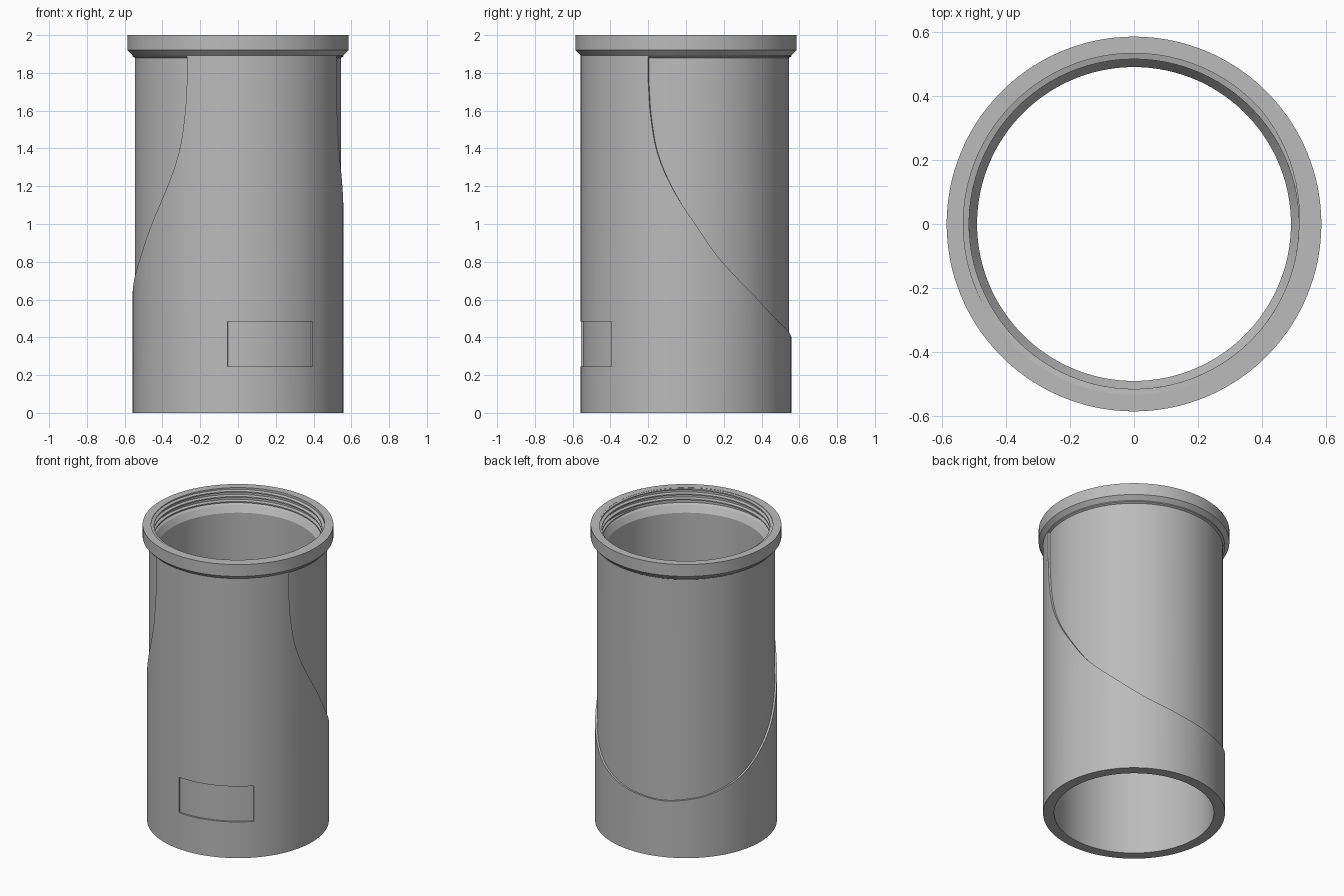
import bpy, bmesh, math

if "Cube" in bpy.data.objects:
    bpy.data.objects.remove(bpy.data.objects["Cube"], do_unlink=True)

SEG = 144
R_OUT, R_STEP = 0.558, 0.546

grey = bpy.data.materials.new("plain grey")
grey.use_nodes = True
grey.diffuse_color = (0.5, 0.5, 0.5, 1)
grey.node_tree.nodes["Principled BSDF"].inputs["Base Color"].default_value = (0.5, 0.5, 0.5, 1)


def polar(r, angle, z):
    return (r * math.cos(angle), r * math.sin(angle), z)


def grid_object(name, rings, closed_loop):
    """Skin a list of equal closed sections; loop round or cap the ends."""
    bm = bmesh.new()
    rows = [[bm.verts.new(p) for p in ring] for ring in rings]
    n = len(rows[0])
    pairs = list(zip(rows, rows[1:]))
    if closed_loop:
        pairs.append((rows[-1], rows[0]))
    else:
        bm.faces.new(rows[0])
        bm.faces.new(rows[-1])
    for a, b in pairs:
        for i in range(n):
            j = (i + 1) % n
            bm.faces.new((a[i], a[j], b[j], b[i]))
    bmesh.ops.recalc_face_normals(bm, faces=bm.faces)
    mesh = bpy.data.meshes.new(name)
    bm.to_mesh(mesh)
    bm.free()
    mesh.materials.append(grey)
    obj = bpy.data.objects.new(name, mesh)
    bpy.context.collection.objects.link(obj)
    return obj


def smooth(obj):
    bpy.ops.object.select_all(action='DESELECT')
    obj.select_set(True)
    bpy.context.view_layer.objects.active = obj
    bpy.ops.object.shade_smooth_by_angle(angle=math.radians(25))


def cut(target, cutter):
    cutter.hide_render = True
    mod = target.modifiers.new("cut", 'BOOLEAN')
    mod.operation, mod.solver, mod.object = 'DIFFERENCE', 'EXACT', cutter
    bpy.context.view_layer.objects.active = target
    bpy.ops.object.modifier_apply(modifier=mod.name)
    bpy.data.objects.remove(cutter, do_unlink=True)


# Tube wall with flared collar, threaded mouth and plain bore
profile = [(0.49, 0), (R_OUT, 0), (R_OUT, 1.893), (0.585, 1.92), (0.585, 2),
           (0.533, 2), (0.533, 1.90), (0.515, 1.89), (0.49, 1.85)]
tube = grid_object("tube_body", [
    [polar(r, math.tau * k / SEG, z) for r, z in profile] for k in range(SEG)], True)

# Curved cut-back on the rear: half-angle in degrees against edge height
edge = [(0, .38), (20, .40), (30, .42), (50, .49), (67, .60), (90, .80), (105, 1.0),
        (118, 1.2), (126.5, 1.4), (130, 1.6), (131, 1.75)]


def edge_height(angle):
    """Smooth cubic through the edge points."""
    for k in range(len(edge) - 1):
        (a0, z0), (a1, z1) = edge[k], edge[k + 1]
        if angle <= a1:
            def slope(i):
                if i == 0:
                    return 0
                p, q = edge[i - 1], edge[min(i + 1, len(edge) - 1)]
                return (q[1] - p[1]) / (q[0] - p[0])
            h = a1 - a0
            t = (angle - a0) / h
            return (z0 * (1 + 2 * t) * (1 - t) ** 2 + z1 * t * t * (3 - 2 * t)
                    + h * slope(k) * t * (1 - t) ** 2 - h * slope(k + 1) * t * t * (1 - t))
    return edge[-1][1]


half = [131 * math.sin(math.pi / 2 * k / 70) for k in range(71)]
spread = [-a for a in reversed(half)] + half[1:]
sections = []
for a in spread:
    t, z = math.radians(110 + a), edge_height(abs(a))
    sections.append([polar(R_STEP, t, z), polar(0.6, t, z),
                     polar(0.6, t, 1.91), polar(R_STEP, t, 1.88)])
cut(tube, grid_object("rear_cutter", sections, False))

# Shallow rectangular label recess on the front
sections = []
for k in range(25):
    t = math.radians(-95.6 + 50.6 * k / 24)
    sections.append([polar(r, t, z) for r, z in
                     ((R_STEP, .245), (.6, .245), (.6, .485), (R_STEP, .485))])
cut(tube, grid_object("label_cutter", sections, False))
smooth(tube)

# Helical thread inside the mouth
turns, pitch, steps = 3.2, 0.034, 300
sections = []
for k in range(steps + 1):
    f = k / steps
    t = math.radians(45) - f * turns * math.tau
    z = 2.005 - f * turns * pitch
    ramp = min(1, f * 25, (1 - f) * 25)
    crest = 0.534 - 0.019 * ramp
    sections.append([polar(r, t, min(z + dz, 1.999)) for r, dz in
                     ((.545, -.013), (crest, -.004), (crest, .004), (.545, .013))])
smooth(grid_object("inner_thread", sections, False))
